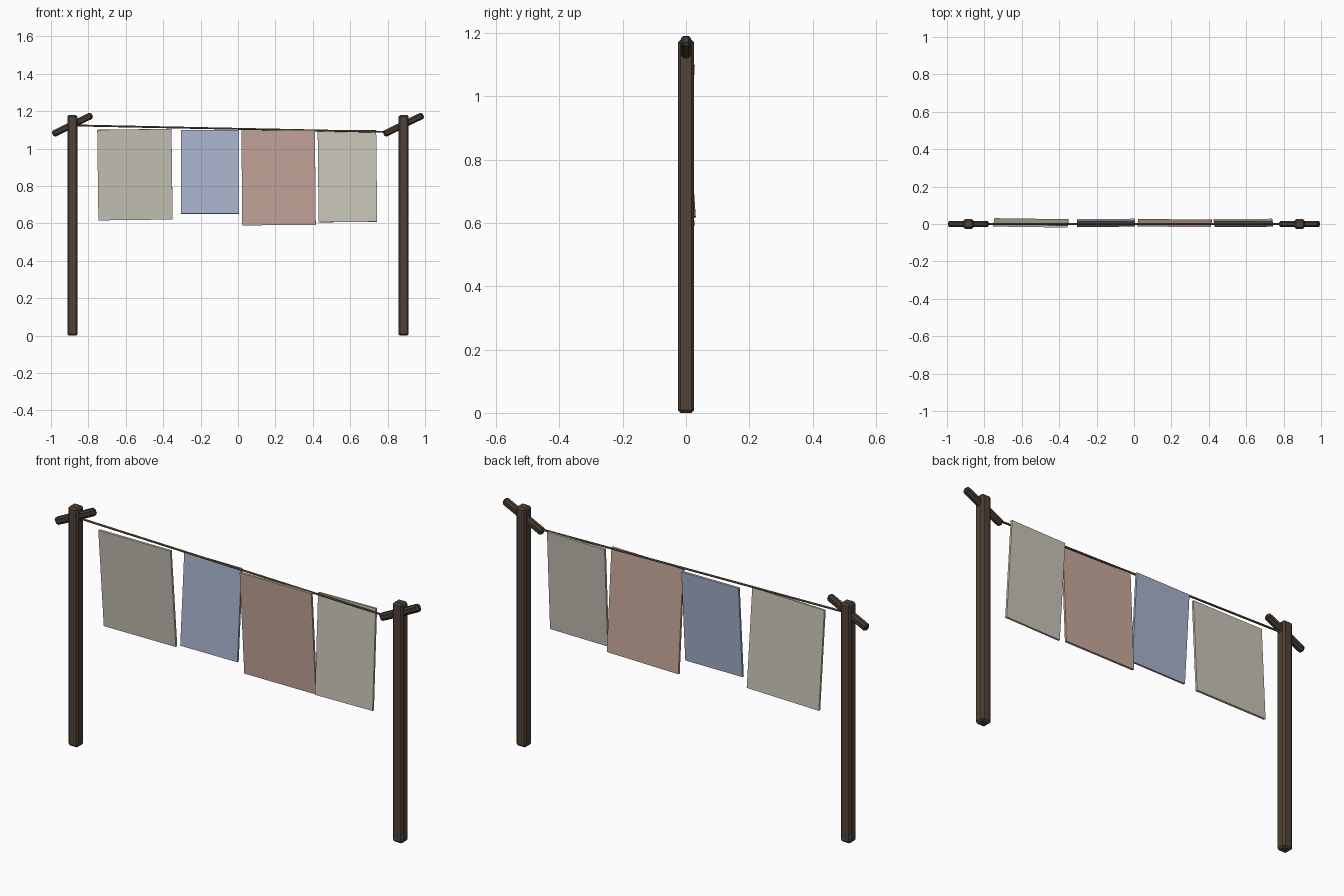
import bpy, bmesh, math
from mathutils import Vector, Euler

if "Cube" in bpy.data.objects:
    bpy.data.objects.remove(bpy.data.objects["Cube"])


def material(name, rgb):
    m = bpy.data.materials.new(name)
    m.diffuse_color = (*rgb, 1.0)
    m.use_nodes = True
    m.node_tree.nodes["Principled BSDF"].inputs["Base Color"].default_value = m.diffuse_color
    return m


post_wood = material("post brown", (0.080, 0.056, 0.038))
bar_wood = material("dark brown", (0.060, 0.041, 0.029))
rope_tan = material("rope olive", (0.16, 0.13, 0.075))
linen = material("linen grey", (0.57, 0.55, 0.47))
blue = material("faded blue", (0.39, 0.45, 0.60))
pink = material("faded red", (0.57, 0.39, 0.33))


def finish(name, bm, mat, loc, rot=(0, 0, 0)):
    me = bpy.data.meshes.new(name)
    bm.to_mesh(me)
    bm.free()
    me.materials.append(mat)
    ob = bpy.data.objects.new(name, me)
    ob.location = loc
    ob.rotation_euler = Euler([math.radians(a) for a in rot])
    bpy.context.collection.objects.link(ob)
    return ob


def box(name, size, loc, mat, rot=(0, 0, 0), bevel=0.0):
    bm = bmesh.new()
    bmesh.ops.create_cube(bm, size=1)
    bmesh.ops.scale(bm, vec=size, verts=bm.verts)
    if bevel:
        bmesh.ops.bevel(bm, geom=bm.edges[:], offset=bevel, segments=1,
                        affect='EDGES', profile=0.5)
    return finish(name, bm, mat, loc, rot)


# Posts with slanted pegs
for side, x in (("left", -0.885), ("right", 0.885)):
    box(side + "_post", (0.055, 0.052, 1.18), (x, 0, 0.59), post_wood, bevel=0.009)
    box(side + "_crossbar", (0.235, 0.033, 0.036), (x, 0, 1.128), bar_wood,
        rot=(0, -26, 0), bevel=0.009)

# Rope between the posts
a, b = Vector((-0.87, 0, 1.124)), Vector((0.815, 0, 1.089))
bm = bmesh.new()
bmesh.ops.create_cone(bm, cap_ends=True, segments=8, radius1=0.005, radius2=0.005,
                      depth=(b - a).length)
rope = finish("rope", bm, rope_tan, (a + b) / 2)
rope.rotation_euler = (b - a).to_track_quat('Z', 'Y').to_euler()

# Hanging cloths: width, height, centre, tilt / roll / yaw in degrees
cloths = [
    ("cloth_1", 0.397, 0.485, (-0.551, 0.006, 0.861), (4, -0.7, -0.8), linen),
    ("cloth_2", 0.310, 0.450, (-0.149, 0.006, 0.876), (-4, 0, 0.4), blue),
    ("cloth_3", 0.393, 0.508, (0.217, 0.005, 0.845), (3.3, -0.5, -0.6), pink),
    ("cloth_4", 0.313, 0.492, (0.585, 0.006, 0.853), (-3.7, -0.6, 0.3), linen),
]
for name, w, h, loc, rot, mat in cloths:
    box(name, (w, 0.011, h), loc, mat, rot)
